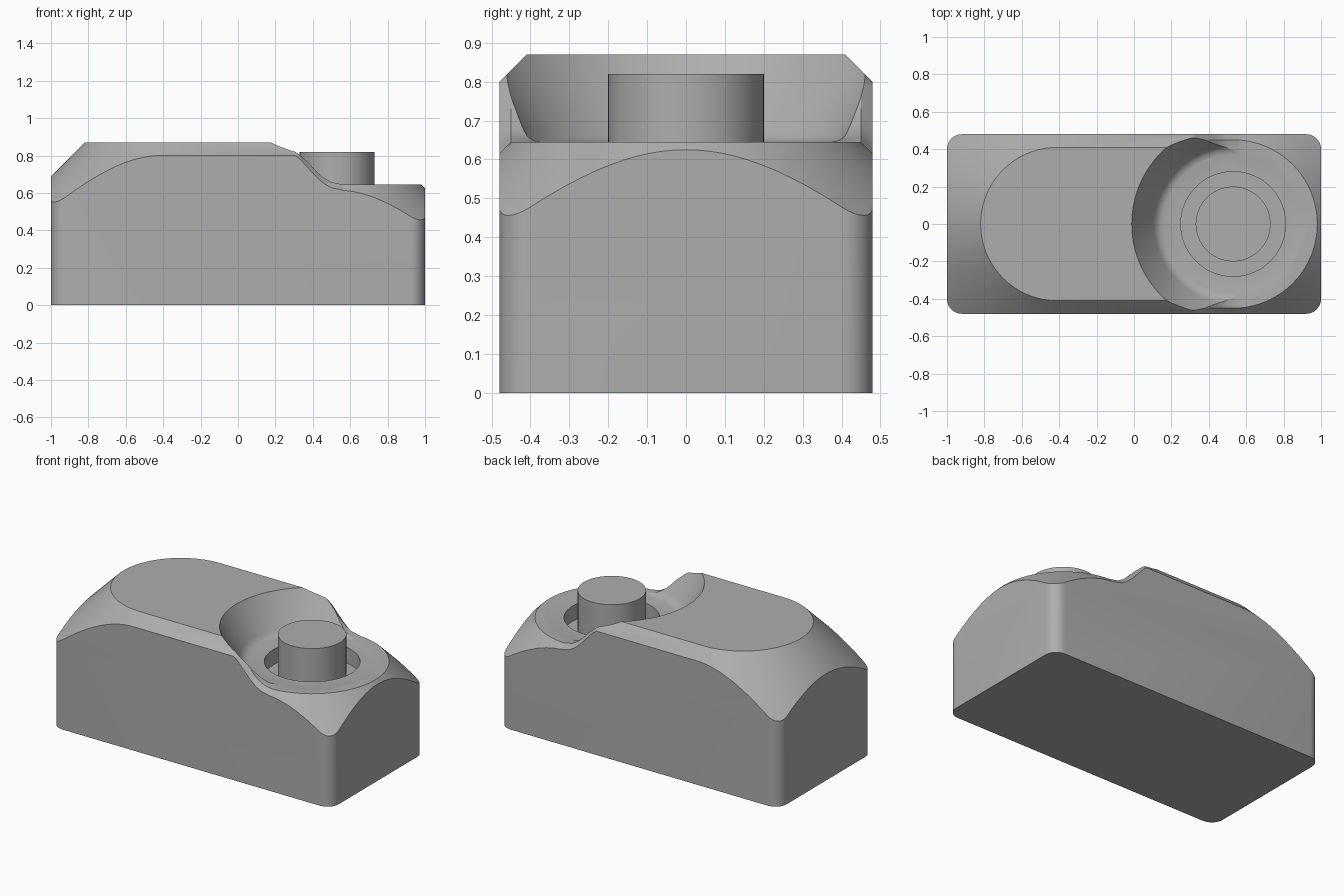
import bpy, bmesh
from math import sin, cos, pi, radians

cube = bpy.data.objects.get("Cube")
if cube:
    bpy.data.objects.remove(cube, do_unlink=True)

CX, FLOOR, TOP = 0.53, 0.645, 0.87

grey = bpy.data.materials.new("plain_grey")
grey.use_nodes = True
colour = (0.42, 0.42, 0.42, 1)
grey.diffuse_color = colour
grey.node_tree.nodes["Principled BSDF"].inputs["Base Color"].default_value = colour


def loft(name, rings):
    """Closed solid through rings of equal point count."""
    bm = bmesh.new()
    rows = [[bm.verts.new(p) for p in ring] for ring in rings]
    n = len(rows[0])
    for a, b in zip(rows, rows[1:]):
        for i in range(n):
            j = (i + 1) % n
            bm.faces.new((a[i], a[j], b[j], b[i]))
    bm.faces.new(rows[0][::-1])
    bm.faces.new(rows[-1])
    bmesh.ops.recalc_face_normals(bm, faces=bm.faces)
    mesh = bpy.data.meshes.new(name)
    bm.to_mesh(mesh)
    bm.free()
    mesh.materials.append(grey)
    obj = bpy.data.objects.new(name, mesh)
    bpy.context.collection.objects.link(obj)
    return obj


def stadium(x0, x1, r, z, steps=48):
    """Capsule outline lying along x."""
    ring = []
    for cx, start in ((x1, -pi / 2), (x0, pi / 2)):
        for i in range(steps + 1):
            a = start + pi * i / steps
            ring.append((cx + r * cos(a), r * sin(a), z))
    return ring


def circle(r, z, steps=96):
    return [(CX + r * cos(2 * pi * i / steps), r * sin(2 * pi * i / steps), z)
            for i in range(steps)]


def rounded_rect(hx, hy, r, z, steps=8):
    ring = []
    for k, (sx, sy) in enumerate(((1, 1), (-1, 1), (-1, -1), (1, -1))):
        for i in range(steps + 1):
            a = pi / 2 * (k + i / steps)
            ring.append((sx * (hx - r) + r * cos(a), sy * (hy - r) + r * sin(a), z))
    return ring


def combine(target, tool, operation):
    """Apply a boolean and discard the tool."""
    mod = target.modifiers.new("cut", "BOOLEAN")
    mod.operation, mod.object, mod.solver = operation, tool, "EXACT"
    bpy.ops.object.select_all(action="DESELECT")
    bpy.context.view_layer.objects.active = target
    target.select_set(True)
    bpy.ops.object.modifier_apply(modifier=mod.name)
    bpy.data.objects.remove(tool, do_unlink=True)


def smooth(obj):
    bpy.ops.object.select_all(action="DESELECT")
    bpy.context.view_layer.objects.active = obj
    obj.select_set(True)
    bpy.ops.object.shade_smooth_by_angle(angle=radians(30))


# High deck with 45 degree conical slopes
body = loft("body", [stadium(-0.41, CX, 0.41 + TOP + 0.1, -0.1),
                     stadium(-0.41, CX, 0.41, TOP)])

# S-shaped step down to the low deck, chamfered along both sides
step = [(0.15, 0.875), (0.2, 0.869), (0.25, 0.861), (0.29, 0.843), (0.33, 0.812),
        (0.42, 0.715), (0.46, 0.68), (0.5, 0.657), (0.56, 0.645), (0.62, 0.6),
        (0.62, 0.35), (2.5, 0.35), (2.5, 1.4), (0.15, 1.4)]
combine(body, loft("step_cutter", [[(x, y, z - drop) for x, z in step]
                                   for y, drop in ((-1.45, 1), (-0.45, 0),
                                                   (0.45, 0), (1.45, 1))]),
        "DIFFERENCE")

# Low deck with its own conical slopes
combine(body, loft("low_deck", [stadium(-0.3, CX, 0.45 + FLOOR + 0.1, -0.1),
                                stadium(-0.3, CX, 0.45, FLOOR)]), "UNION")

# Rounded rectangular outline
combine(body, loft("outline", [rounded_rect(1, 0.48, 0.08, z) for z in (0, 1)]),
        "INTERSECT")

# Round scoop around the button
scoop = [(0.37, 0.644), (0.39, 0.648), (0.41, 0.66), (0.425, 0.68),
         (0.537, 0.86), (0.55, 0.885), (0.55, 1.2)]
combine(body, loft("scoop_cutter", [circle(r, z) for r, z in scoop]), "DIFFERENCE")

# Recess that holds the button
combine(body, loft("recess_cutter", [circle(0.28, z) for z in (0.545, 0.75)]),
        "DIFFERENCE")
smooth(body)

# Push button
smooth(loft("button", [circle(0.2, z) for z in (0.54, 0.82)]))
